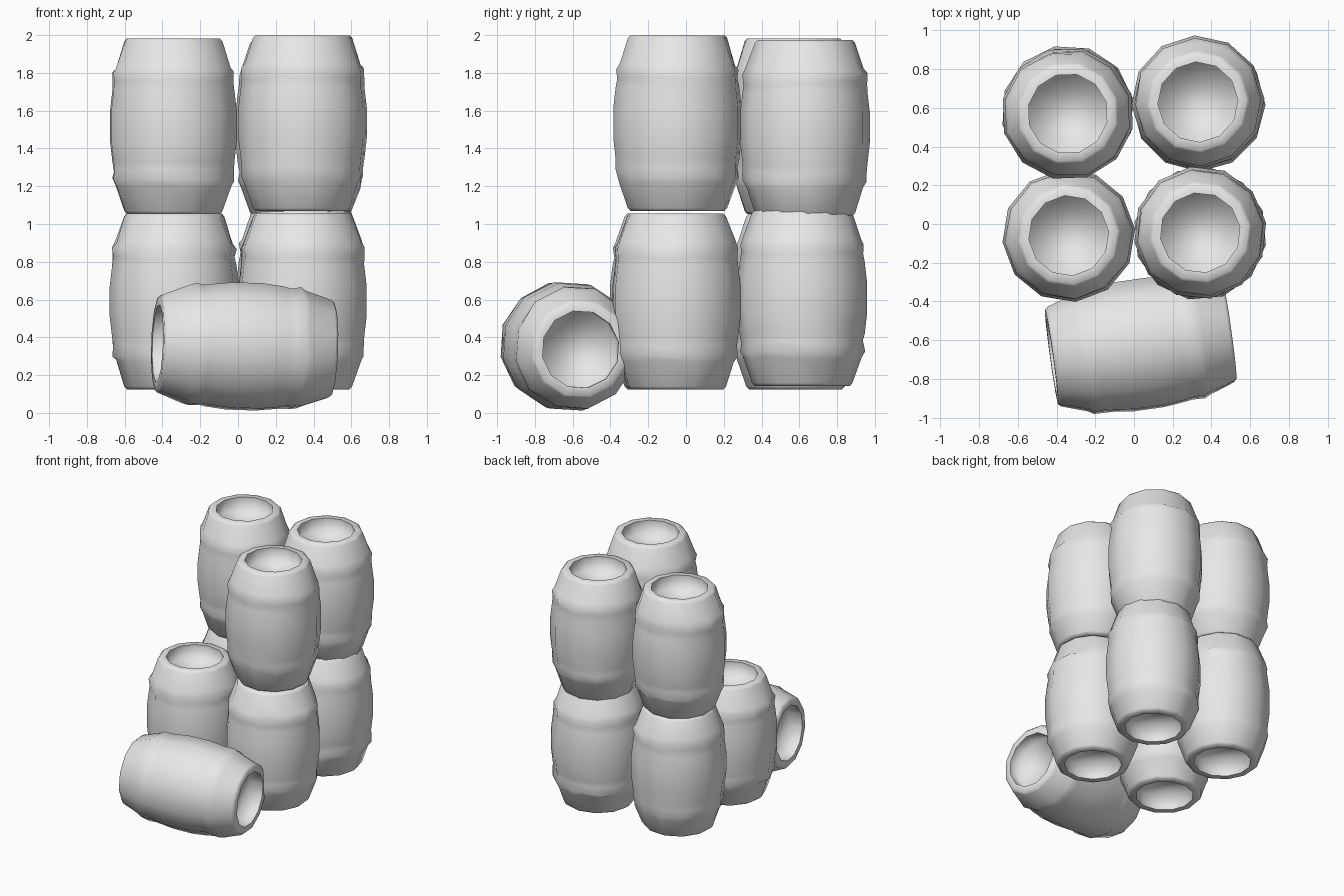
import bpy, bmesh, math, random
from mathutils import Euler, Vector

cube = bpy.data.objects.get("Cube")
if cube:
    bpy.data.objects.remove(cube, do_unlink=True)

random.seed(4)
SIDES = 12
LENGTH = 0.93

grey = bpy.data.materials.new("plain_grey")
grey.use_nodes = True
grey.diffuse_color = (0.8, 0.8, 0.8, 1)
grey.node_tree.nodes["Principled BSDF"].inputs["Base Color"].default_value = (0.8, 0.8, 0.8, 1)

# Half profile (radius, height above the middle): recessed head, rim, hoop, belly
HALF = [(0.207, 0.36), (0.207, 0.465), (0.252, 0.465), (0.266, 0.45), (0.312, 0.315),
        (0.328, 0.285), (0.326, 0.235), (0.331, 0.19), (0.344, 0.08)]
PROFILE = HALF + [(r, -h) for r, h in reversed(HALF)]


def barrel(name, center, spin, lying=None):
    bm = bmesh.new()
    rings = []
    for r, h in PROFILE:
        ring = []
        hoop = 0.2 < abs(h) < 0.33
        for i in range(SIDES):
            a = math.tau * i / SIDES
            # hoops are slightly uneven
            rr = r + (random.uniform(-0.006, 0.006) if hoop else 0)
            hh = h + (random.uniform(-0.01, 0.01) if hoop else 0)
            ring.append(bm.verts.new((rr * math.cos(a), rr * math.sin(a), hh)))
        rings.append(ring)
    for a, b in zip(rings, rings[1:]):
        for i in range(SIDES):
            j = (i + 1) % SIDES
            bm.faces.new((a[i], a[j], b[j], b[i]))
    # recessed heads at both ends
    bm.faces.new(rings[0])
    bm.faces.new(rings[-1])
    bmesh.ops.recalc_face_normals(bm, faces=bm.faces)
    for f in bm.faces:
        f.smooth = True
    # crisp lip around each opening
    for ring in (rings[1], rings[-2]):
        for i in range(SIDES):
            bm.edges.get((ring[i], ring[(i + 1) % SIDES])).smooth = False
    mesh = bpy.data.meshes.new(name)
    bm.to_mesh(mesh)
    bm.free()
    mesh.materials.append(grey)
    ob = bpy.data.objects.new(name, mesh)
    bpy.context.collection.objects.link(ob)
    ob.location = Vector(center)
    rot = Euler((0, 0, spin)).to_matrix()
    if lying:
        rot = Euler(lying).to_matrix() @ rot
    ob.rotation_euler = rot.to_euler()
    return ob


# Lower layer
low = 0.125 + LENGTH / 2
barrel("lower_front_right_barrel", (-0.337, -0.06, low), 0.1)
barrel("lower_front_left_barrel", (0.342, -0.05, low), 0.35)
barrel("lower_back_right_barrel", (-0.342, 0.58, low), 0.2)
barrel("lower_back_left_barrel", (0.335, 0.615, low + 0.018), 0.0)

# Upper layer
high = 1.053 + LENGTH / 2
barrel("upper_front_left_barrel", (0.342, -0.045, high + 0.016), 0.15)
barrel("upper_back_right_barrel", (-0.342, 0.57, high), 0.3)
barrel("upper_back_left_barrel", (0.33, 0.63, high - 0.01), 0.05)

# Fallen barrel lying across the front
barrel("fallen_barrel", (0.035, -0.622, 0.352), 0.2, (0, math.radians(92), 0.138))
